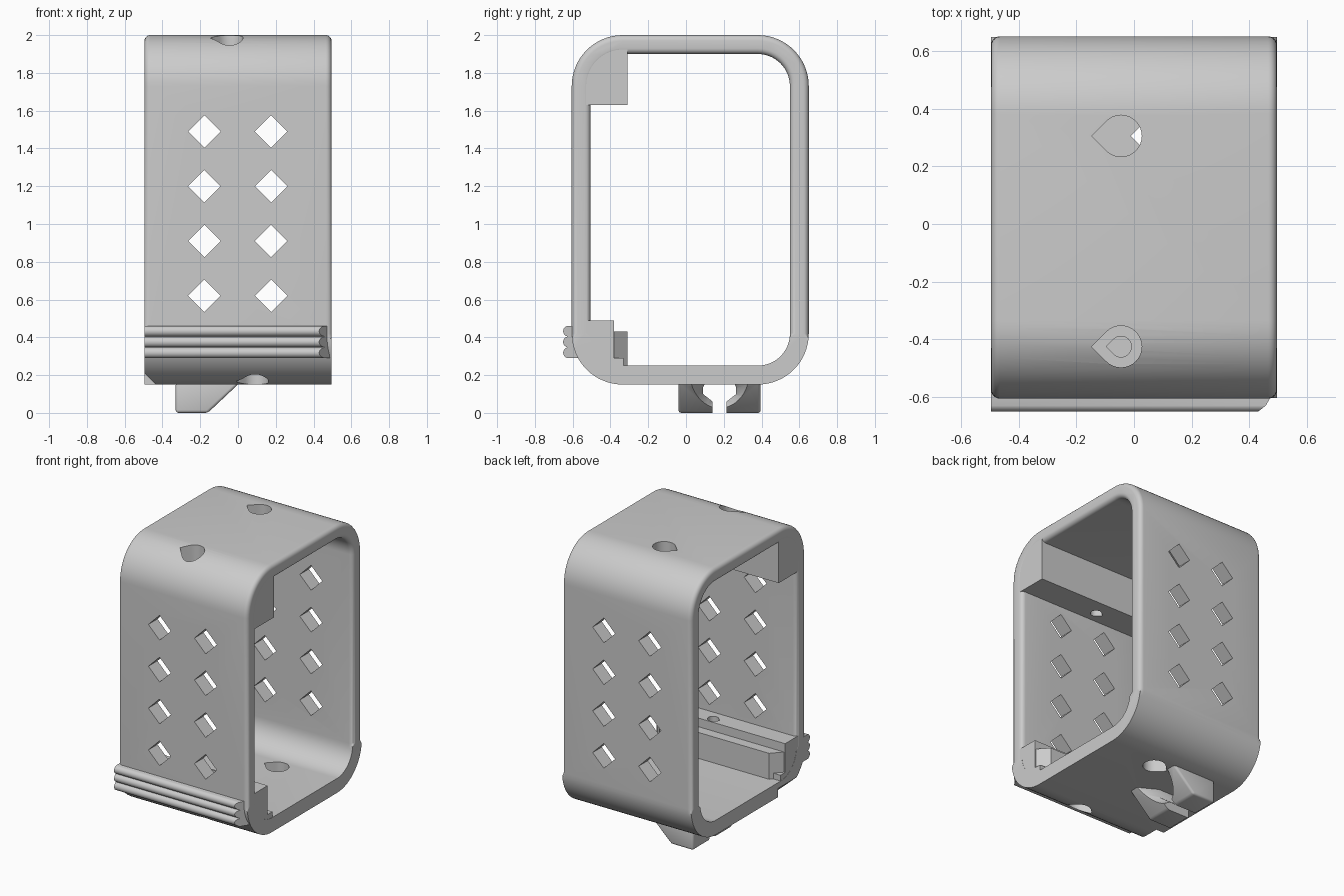
import bpy, bmesh, math

cube = bpy.data.objects.get("Cube")
if cube:
    bpy.data.objects.remove(cube, do_unlink=True)

grey = bpy.data.materials.new("light_grey_plastic")
grey.use_nodes = True
COLOUR = (0.6, 0.6, 0.6, 1)
grey.diffuse_color = COLOUR
grey.node_tree.nodes["Principled BSDF"].inputs["Base Color"].default_value = COLOUR

HALF = 0.495      # half width along x
END = HALF - 0.001


def loft(name, rings):
    """Closed solid through rings of equal point count."""
    bm = bmesh.new()
    loops = [[bm.verts.new(p) for p in ring] for ring in rings]
    n = len(loops[0])
    for a, b in zip(loops, loops[1:]):
        for i in range(n):
            j = (i + 1) % n
            bm.faces.new((a[i], a[j], b[j], b[i]))
    bm.faces.new(loops[0])
    bm.faces.new(loops[-1])
    bmesh.ops.recalc_face_normals(bm, faces=bm.faces)
    mesh = bpy.data.meshes.new(name)
    bm.to_mesh(mesh)
    bm.free()
    obj = bpy.data.objects.new(name, mesh)
    bpy.context.collection.objects.link(obj)
    mesh.materials.append(grey)
    return obj


def prism(name, pts, axis, a, b):
    place = {"x": lambda u, v, w: (w, u, v),
             "y": lambda u, v, w: (u, w, v),
             "z": lambda u, v, w: (u, v, w)}[axis]
    return loft(name, [[place(u, v, w) for u, v in pts] for w in (a, b)])


def apply_modifier(obj, mod):
    bpy.ops.object.select_all(action="DESELECT")
    obj.select_set(True)
    bpy.context.view_layer.objects.active = obj
    bpy.ops.object.modifier_apply(modifier=mod.name)


def cut(obj, cutters):
    for c in cutters:
        mod = obj.modifiers.new("cut", "BOOLEAN")
        mod.operation, mod.solver, mod.object = "DIFFERENCE", "EXACT", c
        apply_modifier(obj, mod)


def rounded_ring(x, y0, y1, z0, z1, r, offset):
    """Rounded rectangle at x, offset along its normal except around the bottom."""
    ring = []
    corners = [(y1 - r, z1 - r), (y0 + r, z1 - r), (y0 + r, z0 + r), (y1 - r, z0 + r)]
    for q, (cy, cz) in enumerate(corners):
        for k in range(17):
            t = math.pi / 2 * (q + k / 16)
            z = cz + r * math.sin(t)
            rr = r + (offset if z > 0.419 else 0)
            ring.append((x, cy + rr * math.cos(t), cz + rr * math.sin(t)))
    return ring


def teardrop(cx, cy, r):
    pts = [(cx - r * math.sqrt(2), cy)]
    for k in range(25):
        t = math.radians(-135 + 270 * k / 24)
        pts.append((cx + r * math.cos(t), cy + r * math.sin(t)))
    return pts


# Main frame: rounded band with softened rims
B = 0.03
steps = [math.pi / 2 * k / 5 for k in range(6)]
left = [(-HALF + B * (1 - math.cos(t)), B * (1 - math.sin(t))) for t in steps]
profile = left + [(-x, d) for x, d in reversed(left)]
frame = loft("frame", [rounded_ring(x, -0.605, 0.65, 0.15, 2, 0.27, -d) for x, d in profile])
flare = [(-0.6, B)] + profile + [(0.6, B)]
opening = loft("opening_cutter",
               [rounded_ring(x, -0.505, 0.55, 0.25, 1.9, 0.17, d) for x, d in flare])

# Corner block inside the upper front
upper_block = prism("upper_block", [(-0.31, 1.63), (-0.31, 1.93), (-0.42, 1.93),
                                    (-0.54, 1.82), (-0.54, 1.63)], "x", -END, END)

# Latch bar inside the lower front, with its chamfered tooth
latch = prism("latch_bar", [(-0.55, 0.3), (-0.53, 0.49), (-0.38, 0.49), (-0.38, 0.29),
                            (-0.33, 0.29), (-0.33, 0.22), (-0.45, 0.22)], "x", -END, END)
tooth = prism("latch_tooth", [(-END, -0.39), (END, -0.39), (0.42, -0.31), (-0.42, -0.31)],
              "z", 0.24, 0.43)

# Ribbed finger grip on the outside of the latch
R = 0.0285
pts = [(-0.56, 0.46), (-0.56, 0.29)]
for i in range(3):
    for k in range(1, 12):
        t = math.pi * k / 12
        pts.append((-0.622 - R * math.sin(t), 0.29 + R * (2 * i + 1 - math.cos(t))))
grip = prism("finger_grip", pts, "x", -HALF, HALF)
for v in grip.data.vertices:
    if v.co.x > 0:
        v.co.x -= max(0, -0.6 - v.co.y) * 1.3

# Snap foot underneath
foot = prism("snap_foot", [(-0.33, 0.16), (-0.33, 0), (-0.16, 0), (0.01, 0.16)],
             "y", -0.04, 0.395)
bevel = foot.modifiers.new("soft_edges", "BEVEL")
bevel.width, bevel.segments = 0.015, 3
apply_modifier(foot, bevel)
half_slot = [(0.037, -0.1), (0.037, 0.06), (0.088, 0.1), (0.088, 0.135), (0.07, 0.17)]
slot = prism("slot_cutter", [(0.178 + u, v) for u, v in half_slot]
             + [(0.178 - u, v) for u, v in reversed(half_slot)], "x", -0.6, 0.3)


def circle(x, r):
    return [(x, 0.178 + r * math.cos(math.tau * k / 32), 0.11 + r * math.sin(math.tau * k / 32))
            for k in range(32)]


funnel = loft("funnel_cutter", [circle(-0.18, 0.06), circle(0.03, 0.17)])

# Teardrop holes, counterbored where they pass through the blocks
top_back = prism("top_back_cutter", teardrop(-0.045, 0.305, 0.072), "z", 1.7, 2.2)
top_front = prism("top_front_cutter", teardrop(-0.045, -0.425, 0.072), "z", 1.75, 2.2)
top_pin = prism("top_pin_cutter", teardrop(-0.045, -0.425, 0.036), "z", 1.5, 2.2)
low_back = prism("low_back_cutter", teardrop(0.09, 0.305, 0.072), "z", -0.2, 0.45)
low_front = prism("low_front_cutter", teardrop(0.09, -0.425, 0.072), "z", -0.2, 0.28)
low_pin = prism("low_pin_cutter", teardrop(0.09, -0.425, 0.036), "z", -0.2, 0.7)

# Diamond vents through front and back walls
D = 0.086
vents = []
for x in (-0.178, 0.175):
    for i in range(4):
        z = 0.62 + 0.29 * i
        vents.append(prism("vent_cutter", [(x - D, z), (x, z - D), (x + D, z), (x, z + D)],
                           "y", -0.9, 0.9))

# Small corner notch at the lower front
notch = prism("notch_cutter", [(-0.52, 0.235), (-0.42, 0.135), (-0.52, 0.135)], "y", -0.8, -0.3)

cut(frame, [opening, top_back, top_front, low_back, low_front, notch] + vents)
cut(upper_block, [top_front, top_pin])
cut(latch, [low_front, low_pin])
cut(foot, [slot, funnel, low_back])

for c in [opening, top_back, top_front, top_pin, low_back, low_front, low_pin,
          slot, funnel, notch] + vents:
    bpy.data.objects.remove(c, do_unlink=True)

# Smooth curves, crisp edges
bpy.ops.object.select_all(action="DESELECT")
for obj in (frame, upper_block, latch, tooth, grip, foot):
    obj.select_set(True)
    bpy.context.view_layer.objects.active = obj
bpy.ops.object.shade_smooth_by_angle(angle=math.radians(30))
